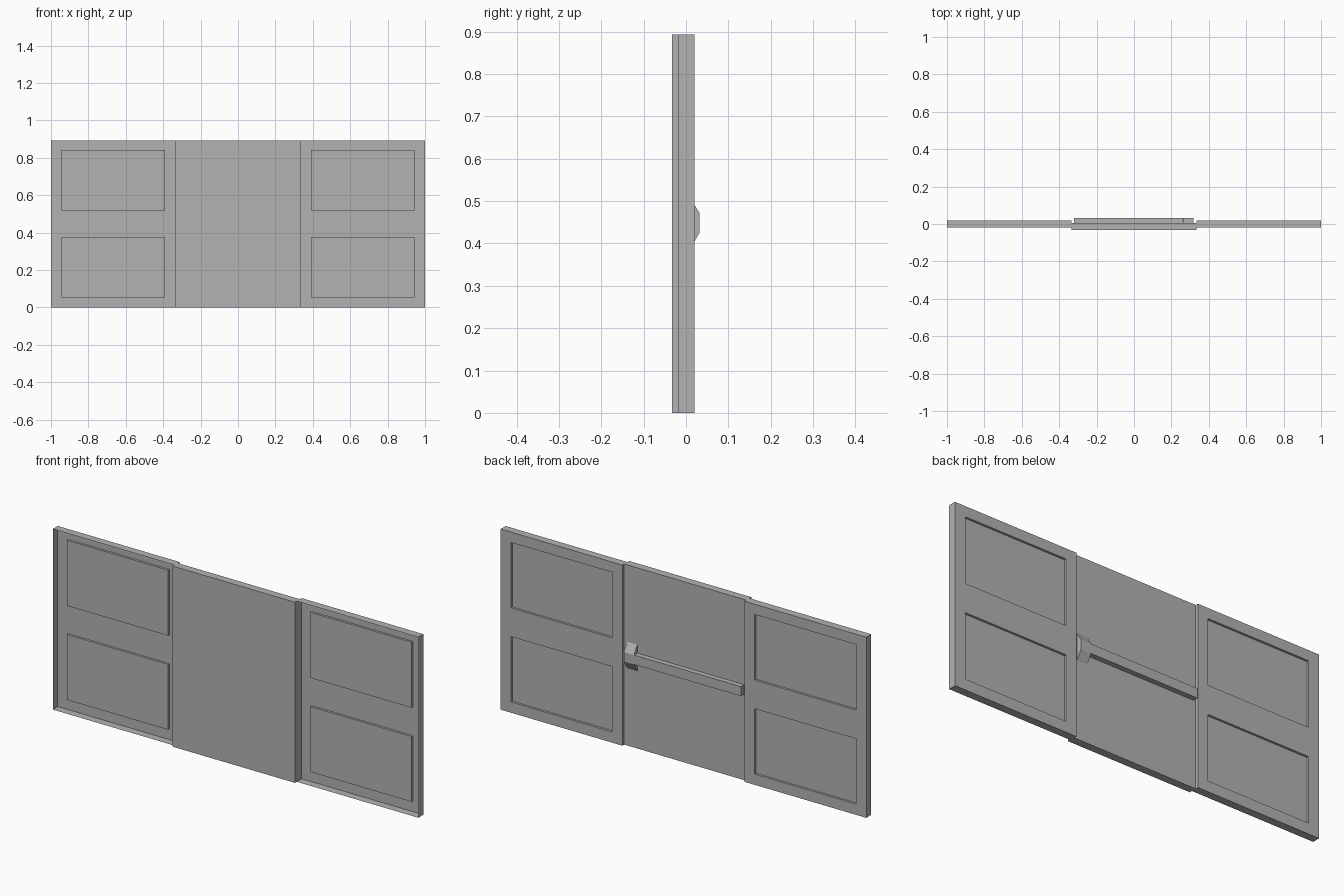
import bpy, bmesh
from mathutils import Vector

cube = bpy.data.objects.get("Cube")
if cube:
    bpy.data.objects.remove(cube, do_unlink=True)

H = 0.893          # overall height
MID = 0.334        # half width of the middle panel

grey = bpy.data.materials.new("plain_grey")
grey.use_nodes = True
colour = (0.45, 0.45, 0.45, 1)
grey.diffuse_color = colour
grey.node_tree.nodes["Principled BSDF"].inputs["Base Color"].default_value = colour


def finish(bm, name):
    mesh = bpy.data.meshes.new(name)
    bm.to_mesh(mesh)
    bm.free()
    mesh.materials.append(grey)
    obj = bpy.data.objects.new(name, mesh)
    bpy.context.collection.objects.link(obj)
    return obj


def prism(name, profile, x0, x1):
    """Extrude a (y, z) profile along x."""
    bm = bmesh.new()
    face = bm.faces.new([bm.verts.new((x0, y, z)) for y, z in profile])
    ext = bmesh.ops.extrude_face_region(bm, geom=[face], use_keep_orig=True)
    moved = [v for v in ext["geom"] if isinstance(v, bmesh.types.BMVert)]
    bmesh.ops.translate(bm, verts=moved, vec=(x1 - x0, 0, 0))
    bmesh.ops.recalc_face_normals(bm, faces=bm.faces)
    return finish(bm, name)


def rect(y0, y1, z0, z1):
    return [(y0, z0), (y1, z0), (y1, z1), (y0, z1)]


def side_panel(name, side):
    """Tray open at the front, with two recesses pressed into its back."""
    xs = [side * x for x in (MID, 0.39, 0.943, 1.0)]
    zs = [0, 0.053, 0.376, 0.518, 0.842, H]
    back, front, depth = 0.02, -0.019, 0.011
    bm = bmesh.new()
    grid = [[bm.verts.new((x, back, z)) for z in zs] for x in xs]
    recesses = []
    for i in range(3):
        for j in range(5):
            loop = [grid[i][j], grid[i][j + 1], grid[i + 1][j + 1], grid[i + 1][j]]
            face = bm.faces.new(loop if side > 0 else loop[::-1])
            if i == 1 and j in (1, 3):
                recesses.append(face)
    # rim walls
    rim = [e for e in bm.edges if e.is_boundary]
    ext = bmesh.ops.extrude_edge_only(bm, edges=rim)
    for v in ext["geom"]:
        if isinstance(v, bmesh.types.BMVert):
            v.co.y = front
    # recesses
    for face in recesses:
        new = bmesh.ops.extrude_discrete_faces(bm, faces=[face])["faces"][0]
        bmesh.ops.translate(bm, verts=new.verts, vec=Vector((0, -depth, 0)))
    bmesh.ops.recalc_face_normals(bm, faces=bm.faces)
    bm.faces.ensure_lookup_table()
    flat = max(bm.faces, key=lambda f: f.calc_center_median().y)
    if flat.normal.y < 0:
        bmesh.ops.reverse_faces(bm, faces=bm.faces)
    return finish(bm, name)


side_panel("left_panel", 1)
side_panel("right_panel", -1)

# Middle panel, set forward of the side panels
prism("middle_panel", rect(-0.033, 0.006, 0, H), -MID, MID)

# Locking bar across the back, with a tapered bracket at one end
prism("locking_bar", rect(0.006, 0.0315, 0.425, 0.472), -0.322, 0.262)
prism("bar_bracket", [(0.006, 0.382), (0.032, 0.425), (0.032, 0.472), (0.006, 0.513)],
      0.262, 0.318)
